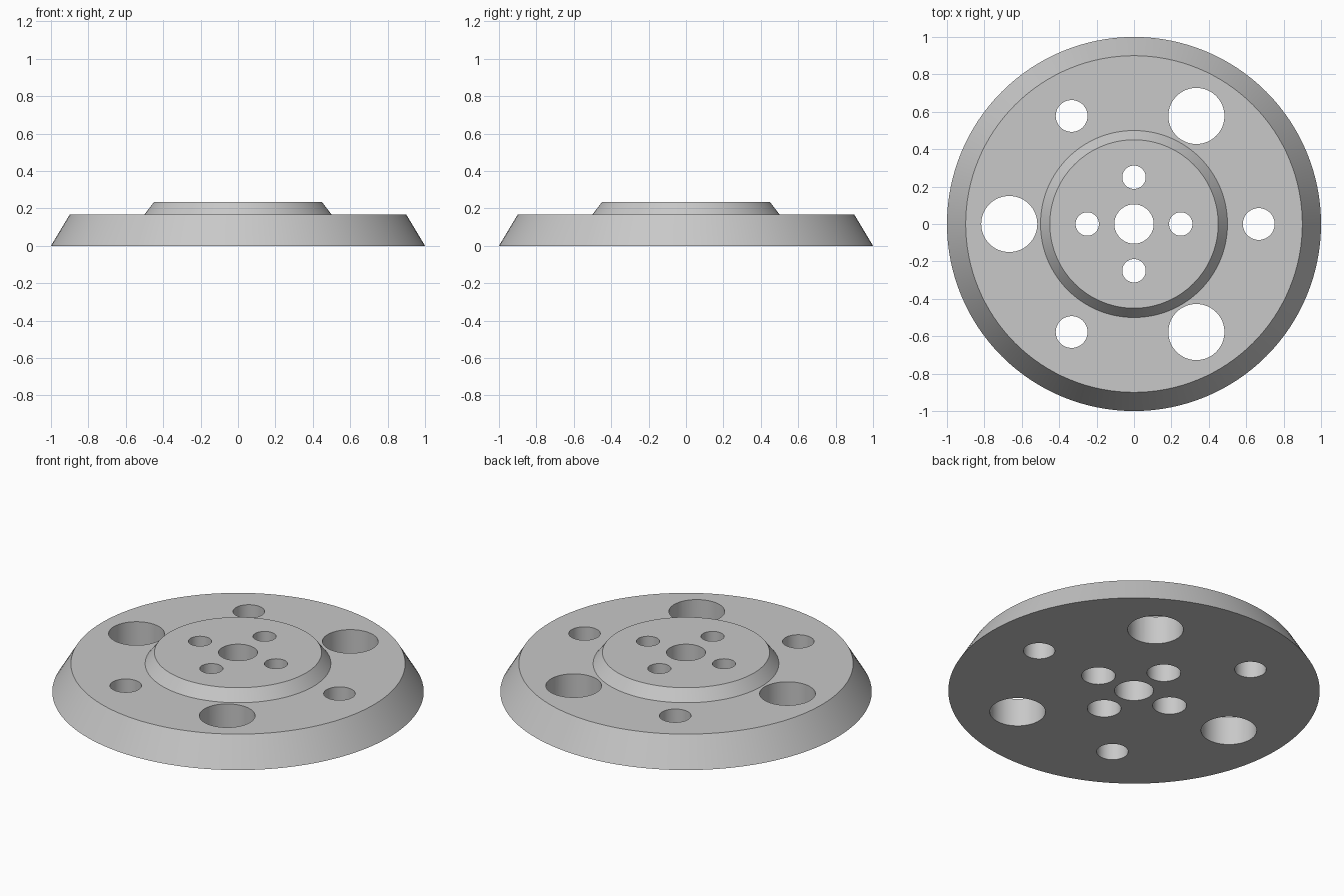
import bpy
import bmesh
from math import cos, sin, pi, radians

cube = bpy.data.objects.get("Cube")
if cube:
    bpy.data.objects.remove(cube, do_unlink=True)

grey = bpy.data.materials.new("plain grey")
grey.use_nodes = True
colour = (0.58, 0.58, 0.58, 1)
grey.diffuse_color = colour
grey.node_tree.nodes["Principled BSDF"].inputs["Base Color"].default_value = colour


def lathe(bm, profile, segments, x=0, y=0):
    """Closed solid of revolution from (radius, height) points, bottom to top."""
    rings = []
    for r, z in profile:
        rings.append([bm.verts.new((x + r * cos(2 * pi * i / segments),
                                    y + r * sin(2 * pi * i / segments), z))
                      for i in range(segments)])
    for low, high in zip(rings, rings[1:]):
        for i in range(segments):
            j = (i + 1) % segments
            bm.faces.new((low[i], low[j], high[j], high[i]))
    bm.faces.new(rings[0][::-1])
    bm.faces.new(rings[-1])


def make_object(name, bm):
    mesh = bpy.data.meshes.new(name)
    bm.to_mesh(mesh)
    bm.free()
    mesh.materials.append(grey)
    obj = bpy.data.objects.new(name, mesh)
    bpy.context.collection.objects.link(obj)
    return obj


# Tapered disc with a raised, tapered hub
bm = bmesh.new()
lathe(bm, [(1, 0), (0.9, 0.167), (0.5, 0.167), (0.45, 0.233)], 128)
flange = make_object("flange_disc", bm)

# Hole cutters
BELOW, ABOVE = -0.1, 0.4
bm = bmesh.new()


def hole_circle(count, distance, start, profile):
    for k in range(count):
        a = radians(start) + 2 * pi * k / count
        lathe(bm, profile, 64, distance * cos(a), distance * sin(a))


def straight(r):
    return [(r, BELOW), (r, ABOVE)]


hole_circle(1, 0, 0, straight(0.105))          # centre bore
hole_circle(3, 0.667, 60, straight(0.15))      # large holes
hole_circle(3, 0.667, 0, straight(0.085))      # small holes
# Bolt holes, counterbored from beneath
hole_circle(4, 0.25, 0, [(0.091, BELOW), (0.091, 0.133), (0.0625, 0.133), (0.0625, ABOVE)])
cutter = make_object("hole_cutter", bm)
cutter.hide_render = True

# Cut the holes and discard the cutter
cut = flange.modifiers.new("holes", "BOOLEAN")
cut.operation = "DIFFERENCE"
cut.solver = "EXACT"
cut.object = cutter
bpy.ops.object.select_all(action="DESELECT")
bpy.context.view_layer.objects.active = flange
flange.select_set(True)
bpy.ops.object.modifier_apply(modifier=cut.name)
bpy.data.objects.remove(cutter, do_unlink=True)
bpy.ops.object.shade_smooth_by_angle(angle=radians(25))
